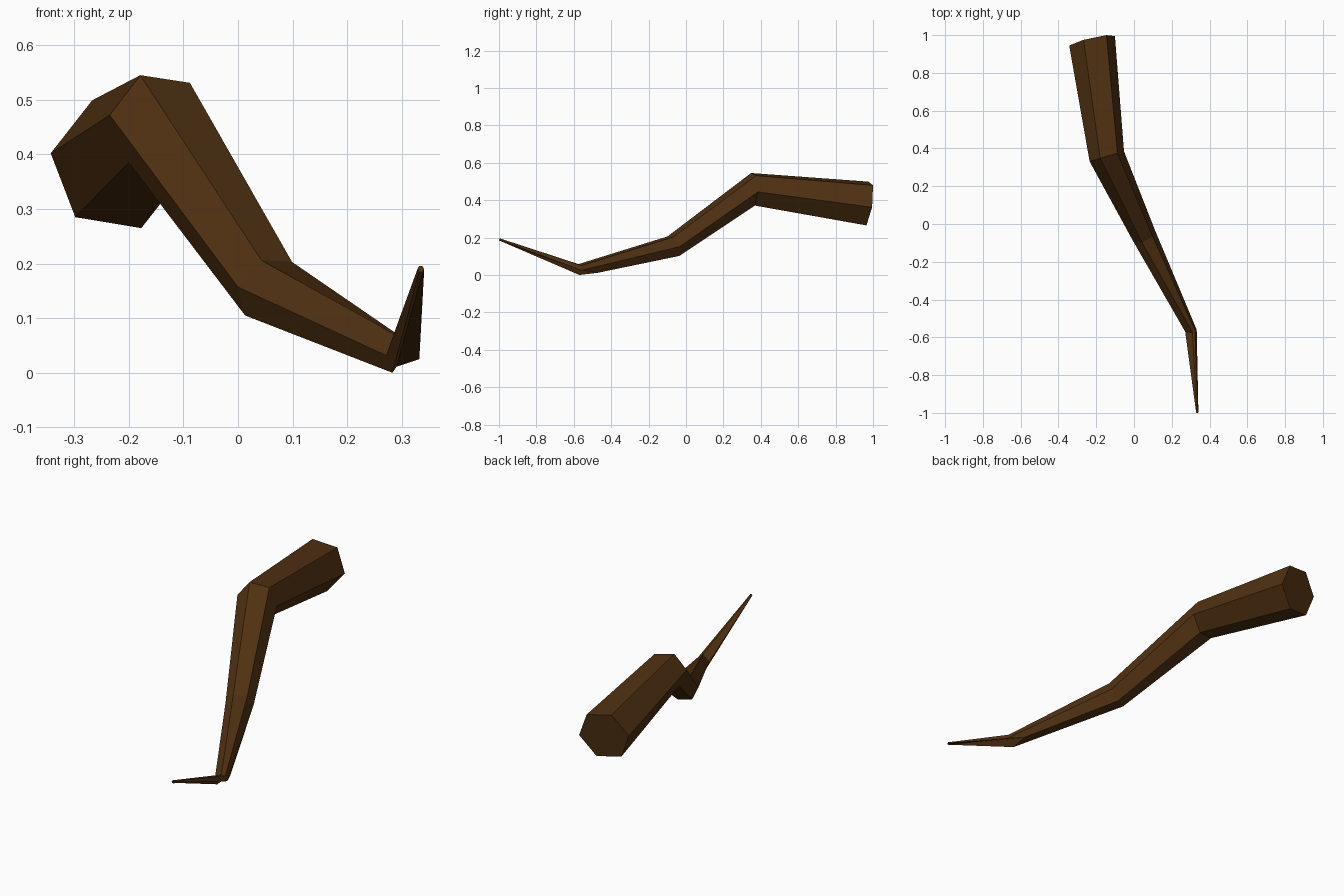
import bpy
import bmesh
from mathutils import Vector

default_cube = bpy.data.objects.get("Cube")
if default_cube:
    bpy.data.objects.remove(default_cube, do_unlink=True)


def make_material(name, colour):
    material = bpy.data.materials.new(name)
    material.use_nodes = True
    material.diffuse_color = colour
    shader = material.node_tree.nodes["Principled BSDF"]
    shader.inputs["Base Color"].default_value = colour
    shader.inputs["Roughness"].default_value = 0.9
    return material


def hexagon(centre, left, upper_right):
    """Six-sided section from its centre and two of its spokes."""
    c, a, b = Vector(centre), Vector(left), Vector(upper_right)
    return [c + spoke for spoke in (a, a + b, b, -a, -a - b, -b)]


# Cross-sections from the thick end to the pointed end
thick_end = hexagon((-.222, .97, .382), (-.121, -.025, .02), (.076, .03, .097))
upper_bend = hexagon((-.144, .358, .458), (-.091, -.027, .014), (.056, .017, .073))
middle_bend = hexagon((.056, -.067, .154), (-.056, -.032, .003), (.043, 0, .049))
# The last bend is pinched, so its corners are placed one by one
lower_bend = [Vector(corner) for corner in (
    (.271, -.57, .032), (.31, -.575, .058), (.322, -.56, .05),
    (.332, -.56, .025), (.29, -.475, .011), (.283, -.57, 0))]
point_end = hexagon((.335, -.998, .19), (-.006, 0, .001), (.003, .002, .005))
sections = [thick_end, upper_bend, middle_bend, lower_bend, point_end]

# Bridge neighbouring sections and cap both ends
bm = bmesh.new()
rings = [[bm.verts.new(corner) for corner in section] for section in sections]
for ring, following in zip(rings, rings[1:]):
    for i in range(len(ring)):
        j = (i + 1) % len(ring)
        bm.faces.new((ring[i], ring[j], following[j], following[i]))
bm.faces.new(rings[0])
bm.faces.new(rings[-1])
bmesh.ops.recalc_face_normals(bm, faces=bm.faces)

mesh = bpy.data.meshes.new("bent_branch")
bm.to_mesh(mesh)
bm.free()
mesh.materials.append(make_material("dark brown bark", (.08, .03, .006, 1)))
branch = bpy.data.objects.new("bent_branch", mesh)
bpy.context.collection.objects.link(branch)
